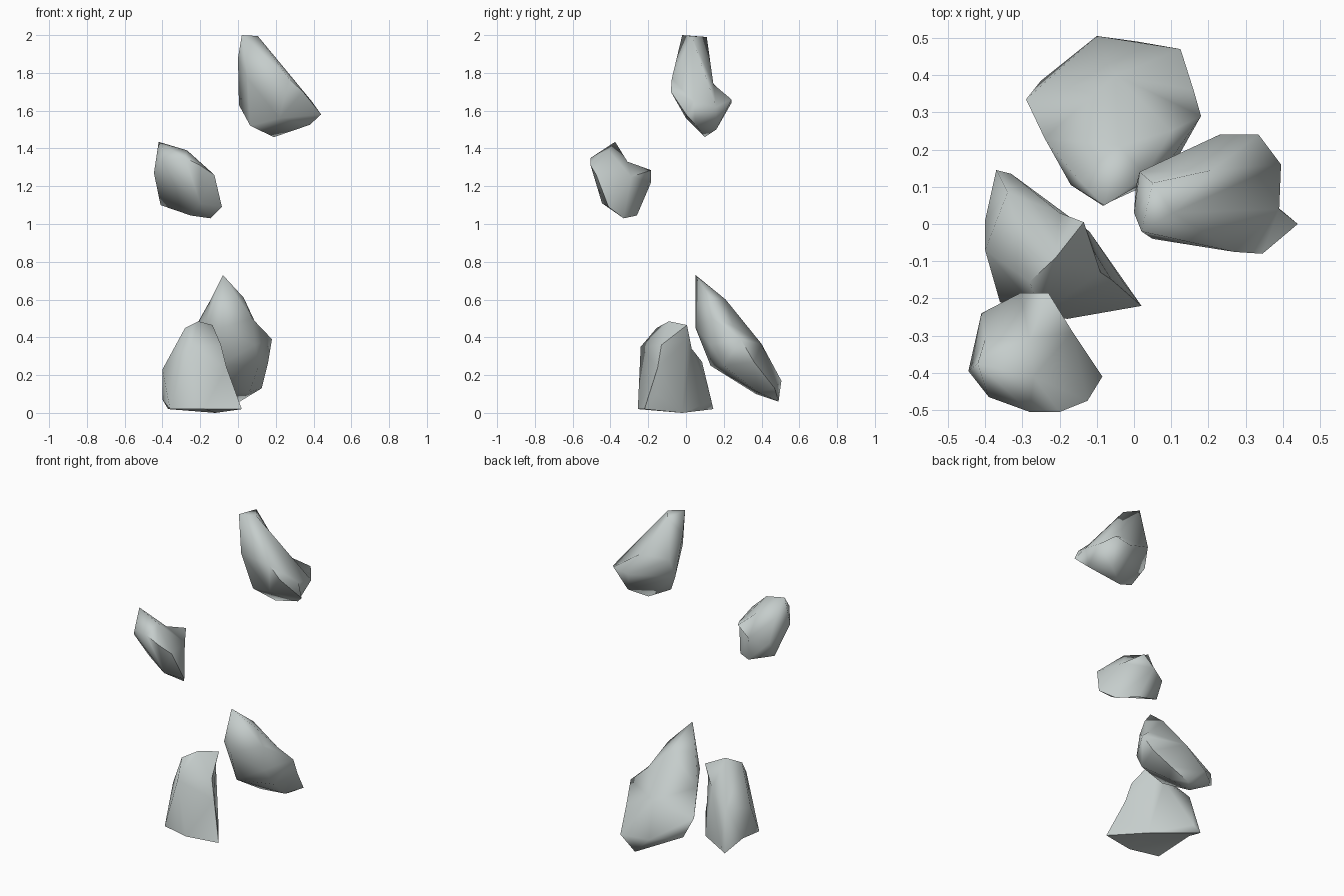
import bpy, bmesh, math
from mathutils import Vector, Matrix

stone = bpy.data.materials.new("pale grey stone")
stone.diffuse_color = (0.56, 0.61, 0.60, 1)


def whitening(pts):
    """Matrix that turns a stretched, slanted point cloud into a round one."""
    n = len(pts)
    c = [[sum(p[i] * p[j] for p in pts) / n for j in range(3)] for i in range(3)]
    a = math.sqrt(c[0][0])
    b, d = c[1][0] / a, c[2][0] / a
    e = math.sqrt(c[1][1] - b * b)
    f = (c[2][1] - d * b) / e
    g = math.sqrt(c[2][2] - d * d - f * f)
    return Matrix(((a, 0, 0), (b, e, 0), (d, f, g))).inverted()


def rock(name, corners, k=0.12):
    """Skin the corners: hull of a rounded copy, so shallow dents survive."""
    pts = [Vector(p) for p in corners]
    mid = sum(pts, Vector()) / len(pts)
    w = whitening([p - mid for p in pts])
    bm = bmesh.new()
    verts = []
    for p in pts:
        q = w @ (p - mid)
        verts.append(bm.verts.new(q.normalized() * q.length ** k))
    bmesh.ops.convex_hull(bm, input=verts)
    for v, p in zip(verts, pts):
        v.co = p
    loose = [v for v in bm.verts if not v.link_faces]
    bmesh.ops.delete(bm, geom=loose, context='VERTS')
    bmesh.ops.recalc_face_normals(bm, faces=bm.faces[:])
    me = bpy.data.meshes.new(name)
    bm.to_mesh(me)
    bm.free()
    me.materials.append(stone)
    ob = bpy.data.objects.new(name, me)
    bpy.context.collection.objects.link(ob)
    bpy.ops.object.select_all(action='DESELECT')
    ob.select_set(True)
    bpy.context.view_layer.objects.active = ob
    bpy.ops.object.shade_smooth_by_angle(angle=math.radians(75))
    return ob


# Standing rock on the ground
rock("ground_rock", [
    (-.37, .145, .02), (-.33, .135, .06), (-.34, .085, .27), (-.20, .03, .34),
    (-.135, .005, .465), (-.15, -.005, .385), (-.21, -.09, .485),
    (-.28, -.155, .45), (-.40, .01, .07), (-.40, -.07, .23),
    (-.25, -.24, .35), (-.09, -.13, .36), (-.06, -.15, .24),
    (-.03, -.155, .10), (.02, -.22, .02), (-.18, -.255, .02),
    (-.36, -.21, .02), (-.12, -.02, .0)])

# Slanted rock behind it
rock("leaning_rock", [
    (-.08, .05, .73), (-.15, .12, .59), (.03, .13, .61), (-.04, .21, .60),
    (.075, .14, .50), (.10, .25, .46), (.18, .29, .39), (.16, .36, .27),
    (.125, .47, .13), (-.10, .505, .17), (.01, .49, .06),
    (-.29, .335, .29), (-.25, .385, .18), (-.24, .23, .43),
    (-.17, .105, .48), (-.085, .05, .45), (.09, .13, .36),
    (-.10, .13, .25), (.11, .20, .25), (.06, .38, .11),
    (-.10, .37, .10), (-.05, .40, .365)])

# Small floating chunk
rock("middle_rock", [
    (-.42, -.375, 1.435), (-.445, -.395, 1.27), (-.27, -.41, 1.39),
    (-.28, -.505, 1.35), (-.20, -.505, 1.31), (-.125, -.475, 1.26),
    (-.085, -.41, 1.09), (-.145, -.33, 1.03), (-.25, -.26, 1.045),
    (-.20, -.445, 1.11), (-.41, -.29, 1.10), (-.41, -.24, 1.20),
    (-.305, -.185, 1.22), (-.23, -.185, 1.285), (-.28, -.31, 1.33),
    (-.40, -.31, 1.325), (-.165, -.29, 1.25), (-.39, -.465, 1.34)])

# Topmost floating chunk
rock("upper_rock", [
    (.02, -.02, 2.0), (.105, .03, 1.995), (.05, .11, 1.99), (.015, .14, 1.75),
    (.0, .03, 1.88), (.005, .10, 1.63), (.05, -.04, 1.77),
    (.27, -.075, 1.77), (.345, -.08, 1.70), (.39, .04, 1.65),
    (.44, .0, 1.58), (.38, .05, 1.525), (.19, .10, 1.46), (.065, .055, 1.52),
    (.335, .24, 1.66), (.23, .24, 1.64), (.395, .16, 1.62),
    (.29, .16, 1.50), (.21, .145, 1.74), (.22, .0, 1.56)])
